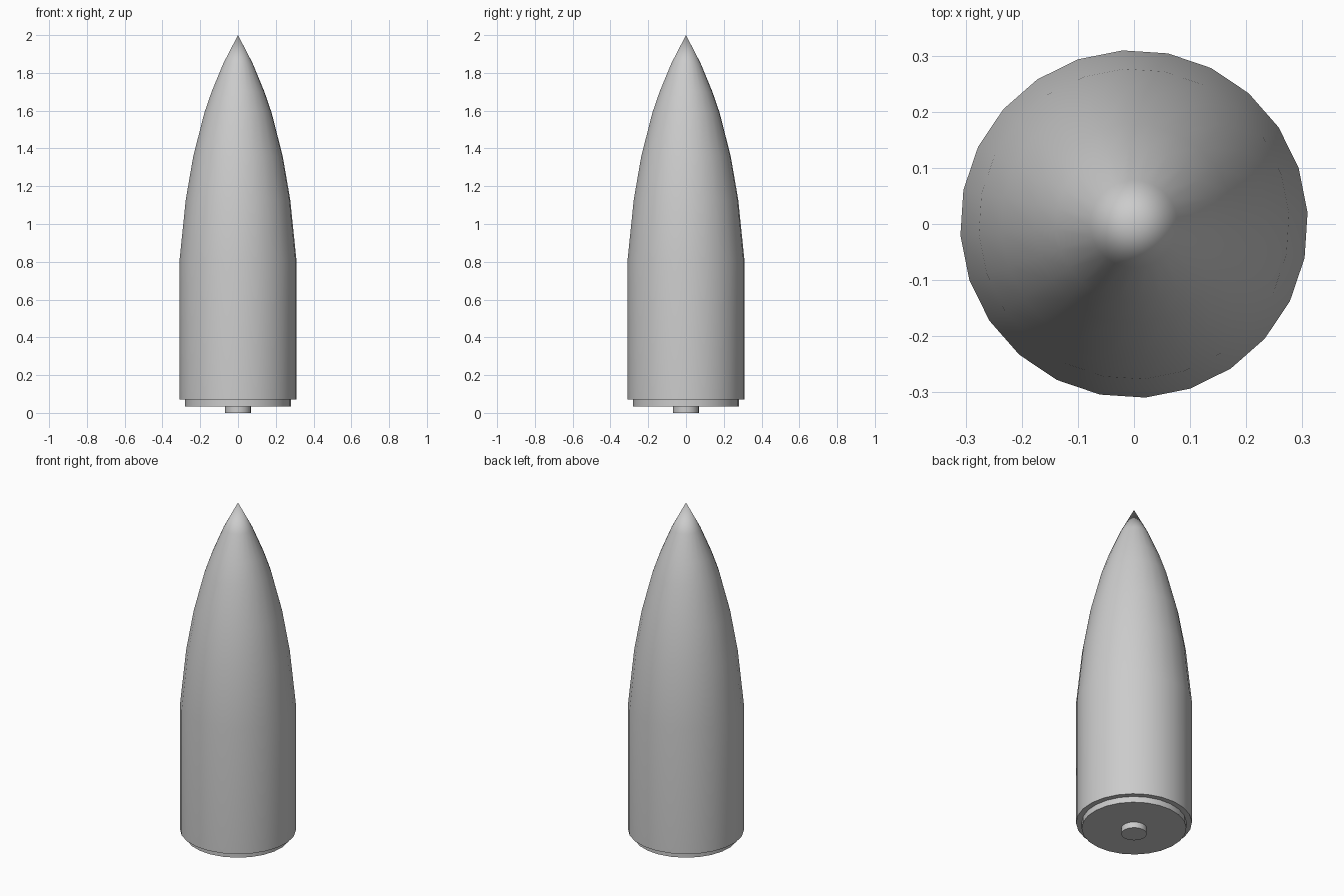
import bpy, math

if "Cube" in bpy.data.objects:
    bpy.data.objects.remove(bpy.data.objects["Cube"])

SIDES = 24


def lathe(name, profile):
    """Revolve (radius, z) points around the z axis, bottom to top."""
    verts, faces, rings = [], [], []
    for r, z in profile:
        start = len(verts)
        if r == 0:
            verts.append((0, 0, z))
            rings.append([start] * SIDES)
        else:
            for i in range(SIDES):
                a = 2 * math.pi * (i + 0.25) / SIDES
                verts.append((r * math.cos(a), r * math.sin(a), z))
            rings.append(list(range(start, start + SIDES)))
    for low, high in zip(rings, rings[1:]):
        for i in range(SIDES):
            j = (i + 1) % SIDES
            loop = dict.fromkeys((low[i], low[j], high[j], high[i]))
            faces.append(list(loop))
    mesh = bpy.data.meshes.new(name)
    mesh.from_pydata(verts, [], faces)
    obj = bpy.data.objects.new(name, mesh)
    bpy.context.collection.objects.link(obj)
    bpy.ops.object.select_all(action='DESELECT')
    obj.select_set(True)
    bpy.context.view_layer.objects.active = obj
    bpy.ops.object.shade_smooth_by_angle(angle=math.radians(35))
    return obj


# Cylindrical body with the curved pointed nose
lathe("shell_body", [(0, 0.07), (0.31, 0.07), (0.31, 0.81), (0.277, 1.13),
                     (0.237, 1.36), (0.178, 1.59), (0.14, 1.70),
                     (0.078, 1.85), (0, 2.0)])

# Stepped base plate
lathe("base_plate", [(0, 0.035), (0.28, 0.035), (0.28, 0.07), (0, 0.07)])

# Small central boss under the base
lathe("base_boss", [(0, 0), (0.068, 0), (0.068, 0.035), (0, 0.035)])
